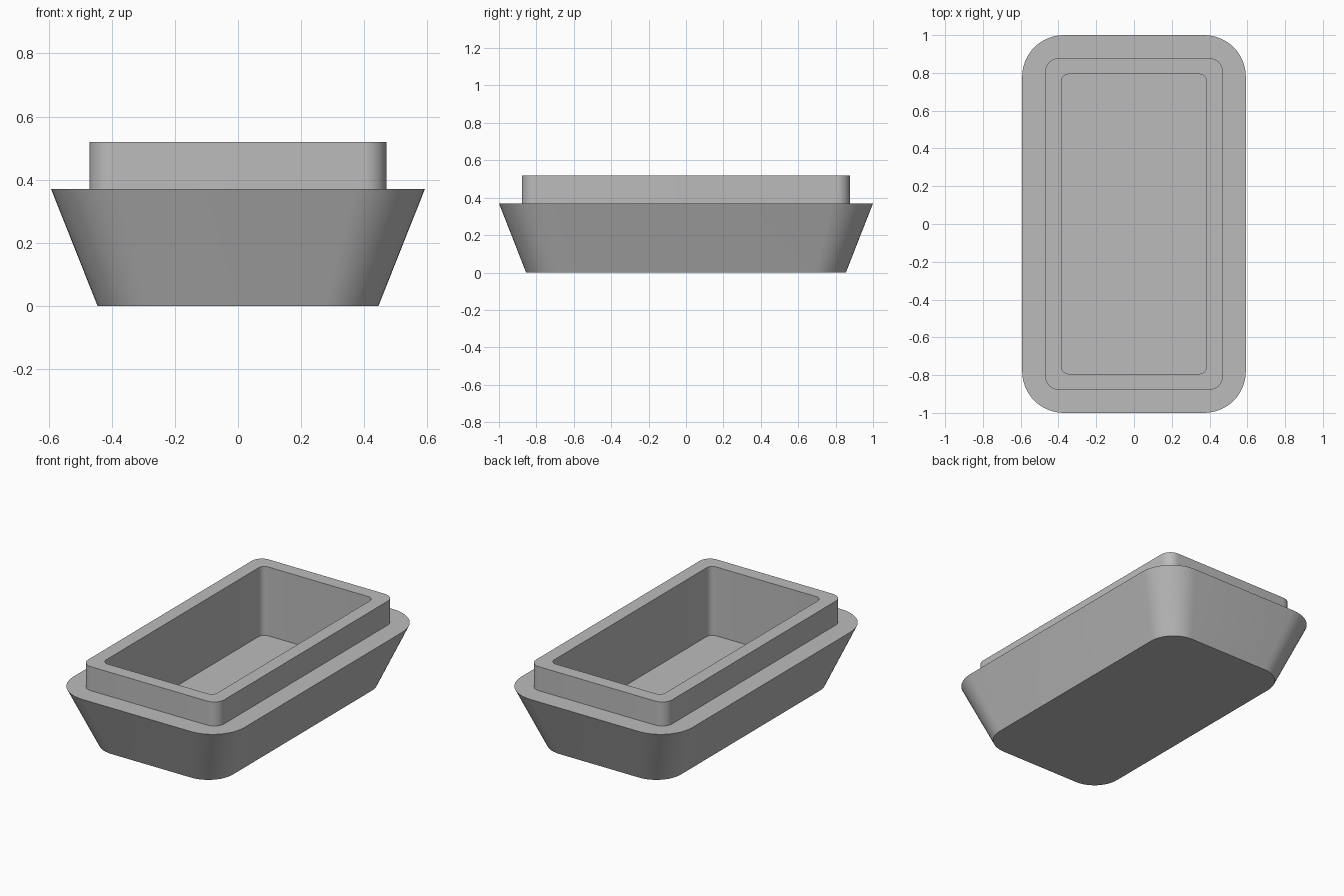
import bpy
import bmesh
from math import cos, sin, pi, radians

cube = bpy.data.objects.get("Cube")
if cube:
    bpy.data.objects.remove(cube, do_unlink=True)

STEPS = 12  # segments per rounded corner

grey = bpy.data.materials.new("plain grey")
grey.use_nodes = True
COLOUR = (0.5, 0.5, 0.5, 1)
grey.diffuse_color = COLOUR
grey.node_tree.nodes["Principled BSDF"].inputs["Base Color"].default_value = COLOUR


def rounded_ring(bm, half_x, half_y, radius, z):
    """Loop of vertices around a rounded rectangle."""
    ring = []
    for quarter, (sx, sy) in enumerate([(1, 1), (-1, 1), (-1, -1), (1, -1)]):
        for i in range(STEPS + 1):
            a = (quarter + i / STEPS) * pi / 2
            ring.append(bm.verts.new((sx * (half_x - radius) + radius * cos(a),
                                      sy * (half_y - radius) + radius * sin(a), z)))
    return ring


# Rings from the base, up the outside, over the rim and down to the cavity floor
profile = [
    (0.445, 0.855, 0.17, 0.0),    # base
    (0.592, 1.0, 0.22, 0.37),     # flared top edge
    (0.47, 0.877, 0.07, 0.37),    # foot of the collar
    (0.47, 0.877, 0.07, 0.52),    # collar rim, outside
    (0.385, 0.793, 0.04, 0.52),   # collar rim, inside
    (0.385, 0.793, 0.04, 0.09),   # cavity floor
]

bm = bmesh.new()
rings = [rounded_ring(bm, *p) for p in profile]
for low, high in zip(rings, rings[1:]):
    for i in range(len(low)):
        j = (i + 1) % len(low)
        bm.faces.new((low[i], low[j], high[j], high[i]))
bm.faces.new(rings[0][::-1])
bm.faces.new(rings[-1])

mesh = bpy.data.meshes.new("planter_tray")
bm.to_mesh(mesh)
bm.free()
mesh.materials.append(grey)
tray = bpy.data.objects.new("planter_tray", mesh)
bpy.context.collection.objects.link(tray)

bpy.context.view_layer.objects.active = tray
tray.select_set(True)
bpy.ops.object.shade_smooth_by_angle(angle=radians(30))
